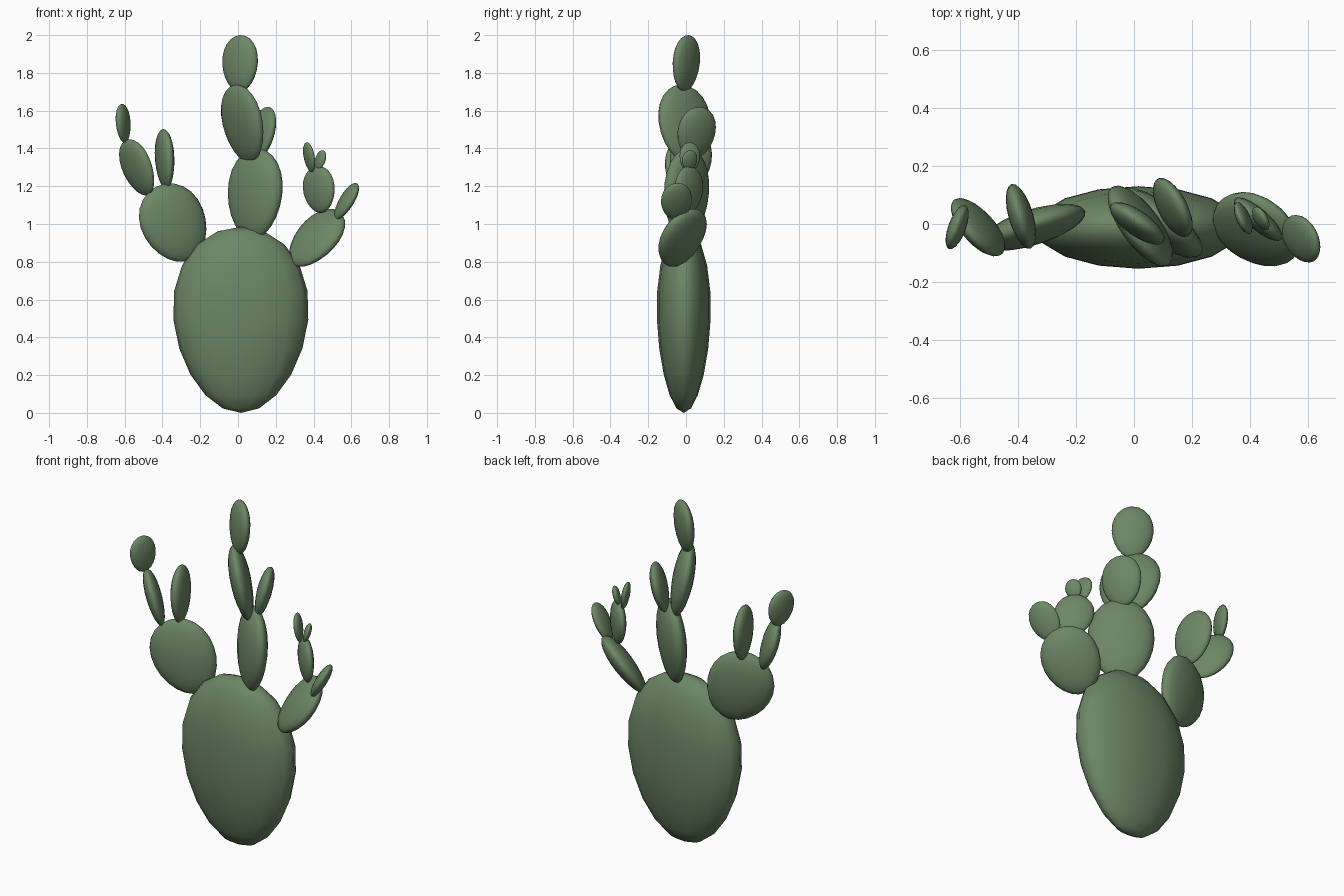
import bpy, bmesh
from math import sin, cos, radians, sqrt
from mathutils import Vector, Matrix

if "Cube" in bpy.data.objects:
    bpy.data.objects.remove(bpy.data.objects["Cube"])

green = bpy.data.materials.new("cactus_green")
green.diffuse_color = (0.15, 0.24, 0.13, 1)
green.use_nodes = True
green.node_tree.nodes["Principled BSDF"].inputs["Base Color"].default_value = green.diffuse_color


def pad(name, base, tip, half_width, half_thick, yaw, egg=0.09, segs=20, rings=12):
    """Flattened egg running from base to tip, its width turned by yaw about z."""
    base, tip = Vector(base), Vector(tip)
    axis = (tip - base).normalized()
    wide = Vector((cos(radians(yaw)), sin(radians(yaw)), 0))
    wide = (wide - axis * wide.dot(axis)).normalized()
    normal = axis.cross(wide)
    half_len = (tip - base).length / 2
    bm = bmesh.new()
    bmesh.ops.create_uvsphere(bm, u_segments=segs, v_segments=rings, radius=1)
    centre = (base + tip) / 2
    for v in bm.verts:
        k = 1 + egg * v.co.z          # fuller towards the tip
        v.co = (centre + wide * v.co.x * k * half_width
                + normal * v.co.y * k * half_thick + axis * v.co.z * half_len)
    for f in bm.faces:
        f.smooth = True
    bmesh.ops.recalc_face_normals(bm, faces=bm.faces)
    me = bpy.data.meshes.new(name)
    bm.to_mesh(me)
    bm.free()
    me.materials.append(green)
    ob = bpy.data.objects.new(name, me)
    bpy.context.collection.objects.link(ob)
    return ob


# Large trunk pad
pad("trunk_pad", (0.015, -0.012, 0.0), (0.015, -0.012, 0.985), 0.357, 0.142, 0, 0.13, 16, 10)

# Middle stack
pad("middle_lower_pad", (0.075, -0.005, 0.92), (0.105, 0.01, 1.40), 0.176, 0.065, -38)
pad("middle_upper_pad", (0.065, 0.008, 1.325), (-0.015, -0.02, 1.737), 0.166, 0.055, -54)
pad("middle_top_pad", (0.01, -0.012, 1.70), (0.012, 0.014, 2.0), 0.111, 0.042, -35)
pad("middle_side_pad", (0.105, 0.035, 1.345), (0.158, 0.075, 1.62), 0.112, 0.04, -62)

# Left branch
pad("left_lower_pad", (-0.247, 0.005, 0.812), (-0.433, -0.025, 1.198), 0.18, 0.06, 18)
pad("left_outer_pad", (-0.47, -0.03, 1.155), (-0.597, 0.005, 1.442), 0.12, 0.042, -52)
pad("left_outer_tip_pad", (-0.598, 0.0, 1.43), (-0.617, -0.02, 1.635), 0.08, 0.03, 70)
pad("left_inner_pad", (-0.378, 0.01, 1.185), (-0.398, 0.04, 1.502), 0.115, 0.042, -74)

# Right branch
pad("right_lower_pad", (0.296, -0.045, 0.783), (0.534, 0.005, 1.067), 0.155, 0.055, -42)
pad("right_upper_pad", (0.448, 0.0, 1.06), (0.41, 0.03, 1.305), 0.106, 0.036, -41)
pad("right_inner_bud", (0.392, 0.016, 1.275), (0.362, 0.024, 1.432), 0.058, 0.021, -68)
pad("right_small_bud", (0.42, 0.016, 1.285), (0.45, 0.022, 1.39), 0.045, 0.019, -60)
pad("right_outer_bud", (0.515, -0.04, 1.025), (0.632, -0.06, 1.214), 0.085, 0.031, -70)
